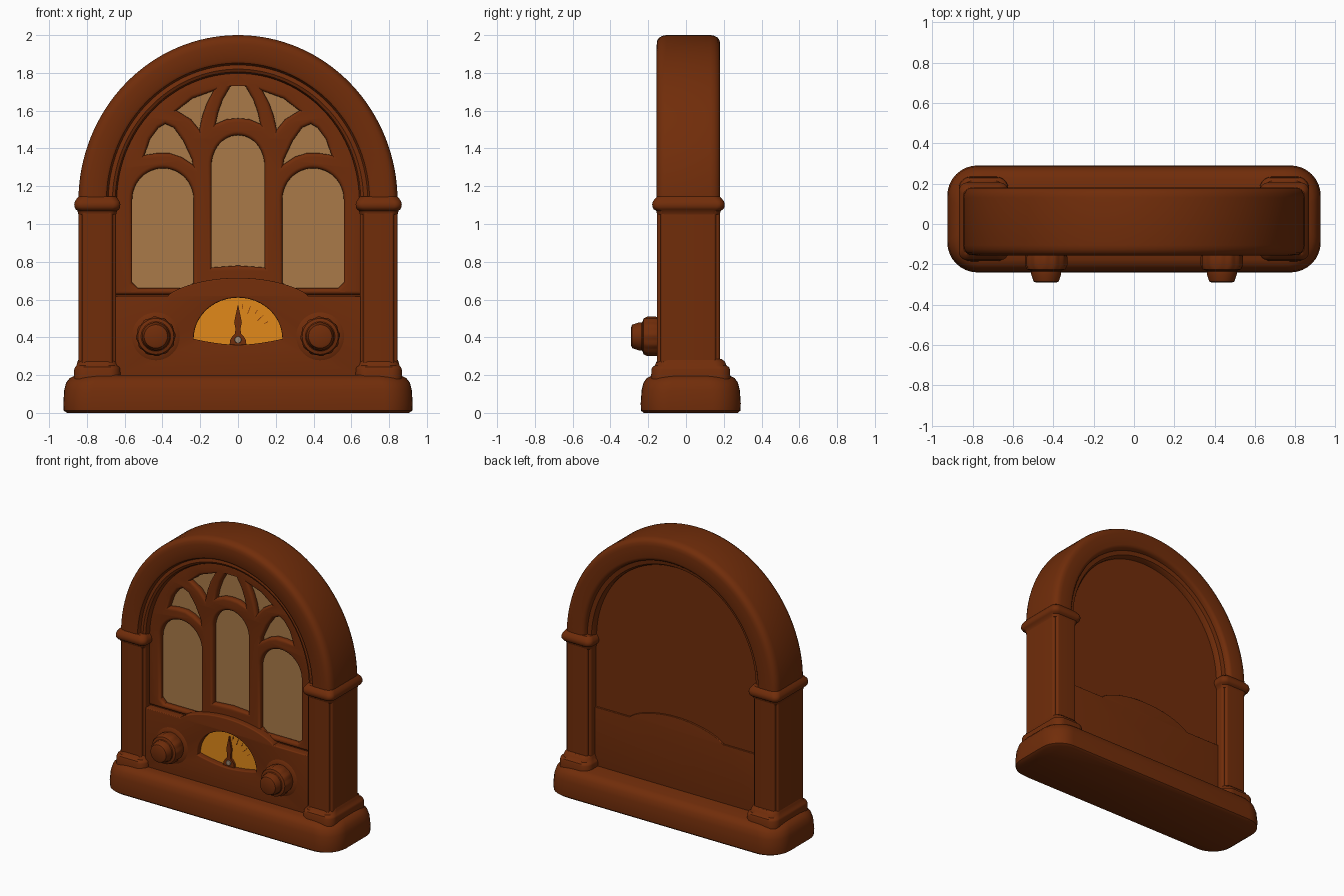
import bpy, bmesh, math

if "Cube" in bpy.data.objects:
    bpy.data.objects.remove(bpy.data.objects["Cube"])

def material(name, rgb):
    m = bpy.data.materials.new(name)
    m.diffuse_color = (*rgb, 1)
    m.use_nodes = True
    m.node_tree.nodes["Principled BSDF"].inputs["Base Color"].default_value = m.diffuse_color
    return m

WOOD = material("brown wood", (0.165, 0.026, 0.003))
CLOTH = material("tan speaker cloth", (0.40, 0.195, 0.065))
AMBER = material("amber dial", (0.75, 0.25, 0.01))
GREY = material("grey metal", (0.32, 0.24, 0.17))

def finish(ob, mat, angle=40):
    ob.data.materials.clear()
    ob.data.materials.append(mat)
    bpy.ops.object.select_all(action='DESELECT')
    ob.select_set(True)
    bpy.context.view_layer.objects.active = ob
    bpy.ops.object.shade_smooth_by_angle(angle=math.radians(angle))
    return ob

def loft(name, rings, mat, angle=40):
    """Skin a list of point rings and cap both ends."""
    bm = bmesh.new()
    vs = [[bm.verts.new(p) for p in r] for r in rings]
    k = len(rings[0])
    for a, b in zip(vs, vs[1:]):
        for j in range(k):
            bm.faces.new((a[j], a[(j + 1) % k], b[(j + 1) % k], b[j]))
    bm.faces.new(vs[0])
    bm.faces.new(vs[-1])
    bmesh.ops.recalc_face_normals(bm, faces=bm.faces)
    me = bpy.data.meshes.new(name)
    bm.to_mesh(me)
    bm.free()
    ob = bpy.data.objects.new(name, me)
    bpy.context.collection.objects.link(ob)
    return finish(ob, mat, angle)

def rounded_stack(name, cx, cy, sections, r, mat=WOOD):
    """Stack of rounded rectangles given as (z, half x, half y)."""
    rings = []
    for z, hx, hy in sections:
        ring = []
        for q, (sx, sy) in enumerate(((1, 1), (-1, 1), (-1, -1), (1, -1))):
            for i in range(9):
                t = math.pi / 2 * (q + i / 8)
                ring.append((cx + sx * (hx - r) + r * math.cos(t),
                             cy + sy * (hy - r) + r * math.sin(t), z))
        rings.append(ring)
    return loft(name, rings, mat)

def plate(name, loops, y0, y1, mat, bevel=0.0):
    """Upright slab from x,z outlines (first outer, then holes)."""
    cu = bpy.data.curves.new(name, 'CURVE')
    cu.dimensions = '2D'
    cu.fill_mode = 'BOTH'
    cu.extrude = (y1 - y0) / 2 - bevel
    cu.bevel_depth = bevel
    cu.bevel_resolution = 3
    cu.offset = -bevel
    for pts in loops:
        sp = cu.splines.new('POLY')
        sp.points.add(len(pts) - 1)
        for p, (x, z) in zip(sp.points, pts):
            p.co = (x, z, 0, 1)
        sp.use_cyclic_u = True
    ob = bpy.data.objects.new(name, cu)
    ob.location.y = (y0 + y1) / 2
    ob.rotation_euler.x = math.pi / 2
    bpy.context.collection.objects.link(ob)
    bpy.ops.object.select_all(action='DESELECT')
    ob.select_set(True)
    bpy.context.view_layer.objects.active = ob
    bpy.ops.object.convert(target='MESH')
    ob = bpy.context.view_layer.objects.active
    bm = bmesh.new()
    bm.from_mesh(ob.data)
    bmesh.ops.remove_doubles(bm, verts=bm.verts, dist=1e-5)
    bmesh.ops.recalc_face_normals(bm, faces=bm.faces)
    bm.to_mesh(ob.data)
    bm.free()
    return finish(ob, mat)

def arc(cx, cz, a, b, t0=0, t1=180, n=24):
    return [(cx + a * math.cos(math.radians(t0 + (t1 - t0) * i / n)),
             cz + b * math.sin(math.radians(t0 + (t1 - t0) * i / n))) for i in range(n + 1)]

def flip(pts):
    return [(-x, z) for x, z in pts]

# base
rounded_stack("base", 0, 0.025, [(0, .905, .25), (.012, .923, .263), (.05, .925, .265),
    (.12, .92, .26), (.16, .91, .25), (.185, .89, .232), (.2, .86, .2)], 0.15)

# pillars with feet and capitals
for s, side in ((-1, "left"), (1, "right")):
    cx = s * 0.745
    rounded_stack(side + "_pillar_foot", cx, 0.025, [(.18, .123, .21), (.23, .122, .208),
        (.243, .118, .203), (.25, .11, .19), (.27, .105, .182), (.285, .098, .165)], 0.06)
    rounded_stack(side + "_pillar", cx, 0.013, [(.26, .1, .147), (1.09, .1, .147)], 0.015)
    rounded_stack(side + "_pillar_face", cx, 0.013, [(.26, .082, .167), (1.09, .082, .167)], 0.015)
    rounded_stack(side + "_capital", cx, 0.013, [(1.05, .1, .165), (1.07, .105, .171),
        (1.078, .115, .184), (1.09, .121, .191), (1.105, .122, .192), (1.12, .118, .188),
        (1.135, .108, .176), (1.145, .1, .167)], 0.04)

# arch: moulded section swept round a half ellipse, as (inset, y)
CZ, A, B = 1.12, 0.845, 0.88
section = [(0, -.105), (.004, -.125), (.014, -.143), (.028, -.152), (.05, -.155), (.135, -.155),
           (.148, -.148), (.155, -.13), (.158, -.125), (.18, -.13), (.195, -.122), (.203, -.10),
           (.203, .12), (.19, .14), (.16, .145), (.155, .165), (.145, .177), (.13, .181),
           (.05, .181), (.028, .178), (.014, .169), (.004, .151), (0, .131)]
rings = []
for i in range(65):
    t = math.pi * i / 64
    rings.append([((A - d) * math.cos(t), y, CZ + (B - d) * math.sin(t)) for d, y in section])
loft("arch", rings, WOOD)

# back board and cloth
def arch_outline(w, h, z0):
    return [(w, z0)] + arc(0, CZ, w, h, n=48) + [(-w, z0)]

plate("back_board", [arch_outline(.67, .70, .18)], -.035, .10, WOOD)
plate("speaker_cloth", [arch_outline(.62, .67, .64)], -.043, -.034, CLOTH)

# grille with windows
side_win = [(-.56, .69), (-.53, .66), (-.27, .66), (-.235, .69)] + arc(-.3975, 1.13, .1625, .165)
low_gap = [(-.495, 1.365), (-.465, 1.45), (-.42, 1.51), (-.385, 1.53), (-.34, 1.51),
           (-.29, 1.44), (-.245, 1.345), (-.24, 1.315), (-.30, 1.355), (-.36, 1.375), (-.43, 1.375)]
high_gap = [(-.325, 1.60), (-.24, 1.665), (-.13, 1.705), (-.165, 1.64), (-.19, 1.57),
            (-.205, 1.50), (-.25, 1.555)]
half_peak = [(0, 1.77), (-.045, 1.72), (-.08, 1.66), (-.105, 1.59), (-.118, 1.53), (-.06, 1.555)]
peak = half_peak + [(0, 1.56)] + flip(half_peak[:0:-1])
mid_win = [(-.14, .77), (0, .78), (.14, .77)] + arc(0, 1.31, .14, .16)
windows = [mid_win, peak]
for w in (side_win, low_gap, high_gap):
    windows += [w, flip(w)]
plate("grille", [arch_outline(.66, .695, .625)] + windows, -.088, -.036, WOOD, 0.02)

# lower fascia, humped over the dial
hump = [(.65, .19), (.65, .62), (.37, .62)] + \
       [(.37 * math.cos(math.pi * i / 24), .62 + .095 * math.sin(math.pi * i / 24) ** 1.5)
        for i in range(1, 24)] + [(-.37, .62), (-.65, .62), (-.65, .19)]
dial = arc(0, .392, .235, .218) + [(x, .36 + .032 * (abs(x) / .235) ** 1.7)
                                   for x in (-.2, -.16, -.12, -.08, -.04, 0, .04, .08, .12, .16, .2)]
plate("front_fascia", [hump, dial], -.13, -.068, WOOD, 0.008)
plate("fascia_core", [[(.65, .19), (.65, .63), (-.65, .63), (-.65, .19)]], -.07, -.03, WOOD)
plate("back_fascia", [hump], .05, .113, WOOD, 0.004)

# dial, ticks, needle and pivot
plate("dial_face", [[(x * 1.05, .392 + (z - .392) * 1.05) for x, z in dial]], -.09, -.065, AMBER)
for i in range(5):
    t = math.radians(30 + 13 * i)
    c, s = math.cos(t), math.sin(t)
    r0, r1, w = (.14 if i % 2 else .16), .185, .0015
    plate("dial_tick", [[(r0 * c + w * s, .392 + r0 * s - w * c), (r1 * c + w * s, .392 + r1 * s - w * c),
                         (r1 * c - w * s, .392 + r1 * s + w * c), (r0 * c - w * s, .392 + r0 * s + w * c)]],
          -.093, -.089, WOOD)
plate("needle", [[(-.045, .355), (.045, .355), (.042, .385), (.03, .405), (.015, .42), (.014, .45),
                  (.02, .48), (.012, .52), (0, .575), (-.012, .52), (-.02, .48), (-.014, .45),
                  (-.015, .42), (-.03, .405), (-.042, .385)]], -.105, -.085, WOOD)
plate("needle_pivot", [arc(0, .387, .018, .018, 0, 345, 23)], -.115, -.1, GREY, 0.004)

# knobs: turned profile (radius, y) with a ribbed grip
knob = [(.135, -.125), (.12, -.134), (.098, -.138), (.102, -.15), (.105, -.165), (.105, -.205),
        (.095, -.225), (.078, -.23), (.074, -.235), (.074, -.25), (.062, -.285), (.05, -.29)]
for s, side in ((-1, "left"), (1, "right")):
    rings = []
    for r, y in knob:
        ring = []
        for i in range(48):
            t = 2 * math.pi * i / 48
            rr = r * (.96 if i % 4 > 1 and -.21 < y < -.14 else 1)
            ring.append((s * .435 + rr * math.cos(t), y, .405 + rr * math.sin(t)))
        rings.append(ring)
    loft(side + "_knob", rings, WOOD, angle=30)
